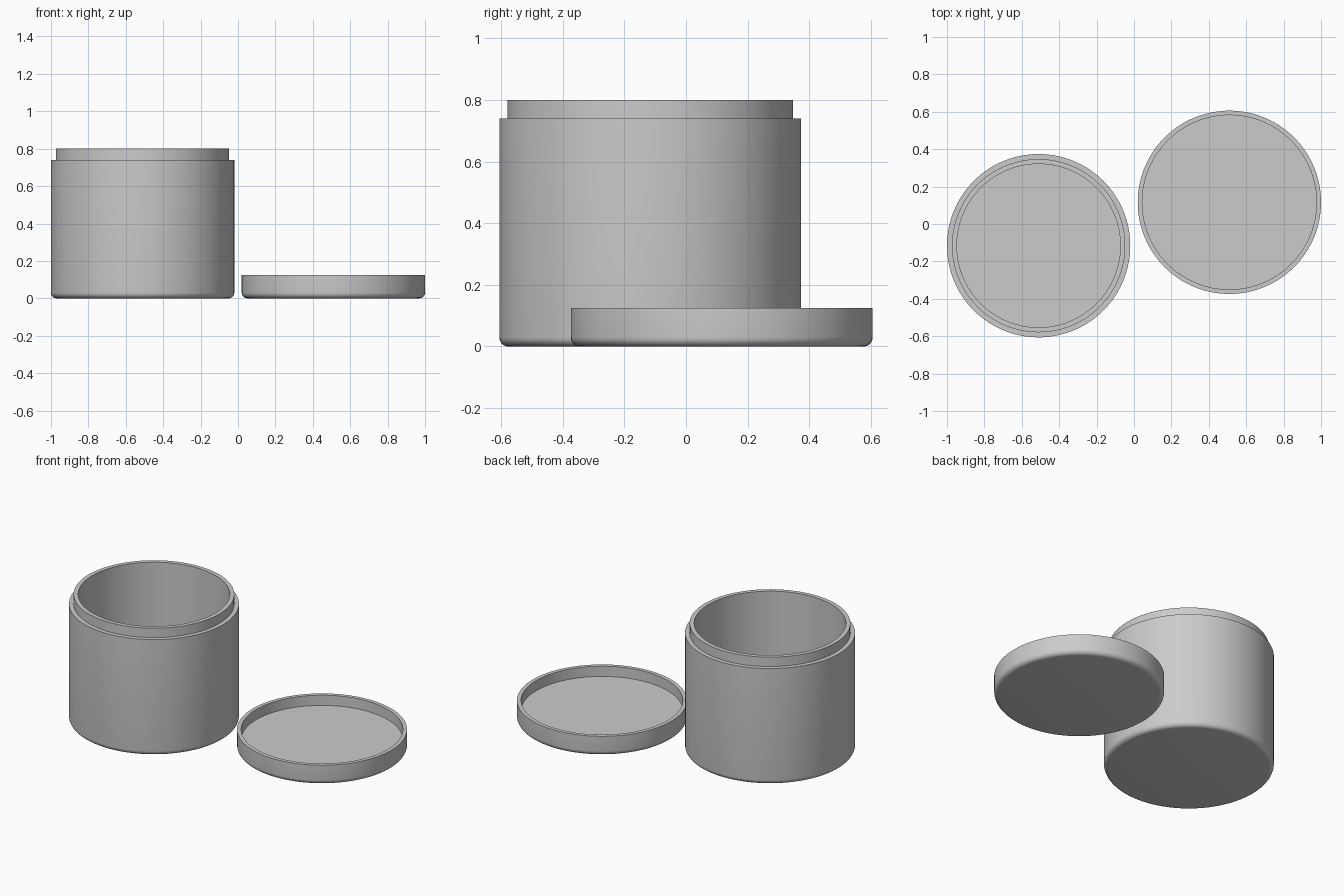
import bpy
import bmesh
import math

if "Cube" in bpy.data.objects:
    bpy.data.objects.remove(bpy.data.objects["Cube"])

SEGMENTS = 128
R = 0.49          # outer radius of jar and lid
FILLET = 0.03     # rounded bottom edge

grey = bpy.data.materials.new("plain_grey")
grey.diffuse_color = (0.6, 0.6, 0.6, 1)
grey.use_nodes = True
grey.node_tree.nodes["Principled BSDF"].inputs["Base Color"].default_value = grey.diffuse_color


def rounded_base():
    """Profile from the bottom centre out around the bottom fillet."""
    arc = [math.radians(-90 + 15 * i) for i in range(7)]
    return [(0, 0)] + [(R - FILLET + FILLET * math.cos(a),
                        FILLET + FILLET * math.sin(a)) for a in arc]


def lathe(name, profile, location):
    """Revolve a (radius, height) profile around the z axis."""
    bm = bmesh.new()
    verts = [bm.verts.new((r, 0, z)) for r, z in profile]
    edges = [bm.edges.new(pair) for pair in zip(verts, verts[1:])]
    bmesh.ops.spin(bm, geom=verts + edges, cent=(0, 0, 0), axis=(0, 0, 1),
                   angle=math.tau, steps=SEGMENTS, use_duplicate=False)
    bmesh.ops.remove_doubles(bm, verts=bm.verts, dist=1e-5)
    bmesh.ops.recalc_face_normals(bm, faces=bm.faces)
    mesh = bpy.data.meshes.new(name)
    bm.to_mesh(mesh)
    bm.free()
    mesh.materials.append(grey)
    obj = bpy.data.objects.new(name, mesh)
    obj.location = location
    bpy.context.collection.objects.link(obj)
    bpy.ops.object.select_all(action='DESELECT')
    obj.select_set(True)
    bpy.context.view_layer.objects.active = obj
    bpy.ops.object.shade_smooth_by_angle(angle=math.radians(30))
    return obj


# Jar: body, shoulder step, neck, hollow inside
lathe("jar", rounded_base() + [(R, 0.74), (0.463, 0.74), (0.463, 0.80),
                               (0.437, 0.80), (0.437, 0.06), (0, 0.06)],
      (-0.51, -0.116, 0))

# Lid: shallow dish lying upside down beside the jar
lathe("lid", rounded_base() + [(R, 0.125), (0.466, 0.125),
                               (0.466, 0.06), (0, 0.06)],
      (0.51, 0.116, 0))
